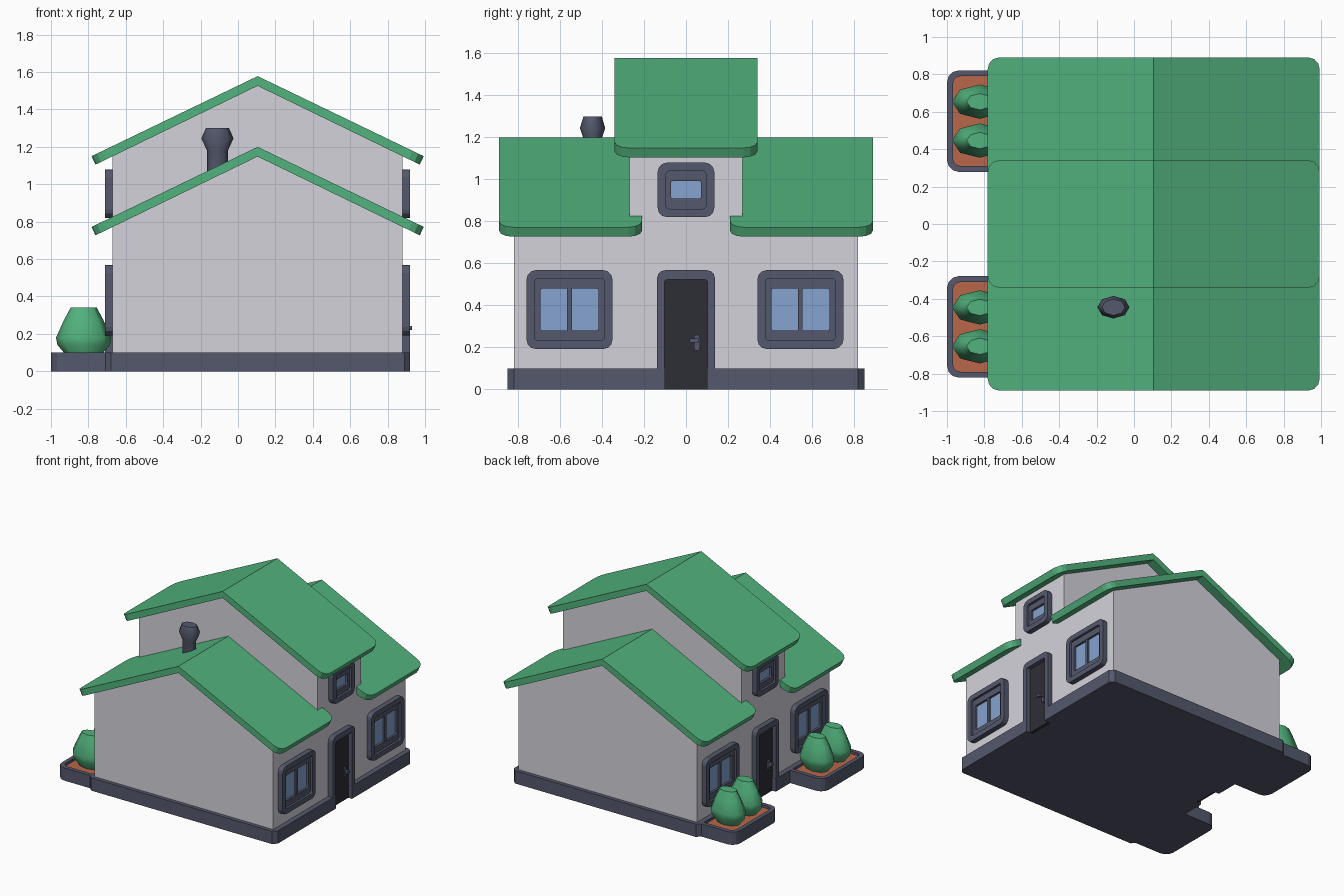
import bpy, bmesh, math
from mathutils import Vector

if "Cube" in bpy.data.objects:
    bpy.data.objects.remove(bpy.data.objects["Cube"])

CX = 0.105            # ridge line; the house is symmetric about it
WALL, FRAME = 0.775, 0.815   # half depths of wall and of base / window frames


def material(name, rgb):
    m = bpy.data.materials.new(name)
    m.diffuse_color = (*rgb, 1)
    m.use_nodes = True
    m.node_tree.nodes["Principled BSDF"].inputs["Base Color"].default_value = m.diffuse_color
    return m


GREEN = material("leaf green", (0.084, 0.445, 0.205))
WHITE = material("pale wall", (0.66, 0.65, 0.71))
SLATE = material("slate trim", (0.089, 0.098, 0.15))
DARK = material("dark door", (0.027, 0.028, 0.037))
GLASS = material("blue glass", (0.238, 0.366, 0.631))
SOIL = material("brown soil", (0.48, 0.135, 0.068))

AXES = {"x": lambda u, v, d: (d, u, v),
        "y": lambda u, v, d: (u, d, v),
        "z": lambda u, v, d: (u, v, d)}


def finish(bm, name, mat, turn=0.0, loc=(CX, 0, 0)):
    bmesh.ops.recalc_face_normals(bm, faces=bm.faces)
    me = bpy.data.meshes.new(name)
    bm.to_mesh(me)
    bm.free()
    me.materials.append(mat)
    ob = bpy.data.objects.new(name, me)
    ob.location = loc
    ob.rotation_euler.z = turn
    bpy.context.collection.objects.link(ob)
    return ob


def prism_bm(pts, axis, a, b):
    """Outline extruded along an axis from a to b."""
    bm = bmesh.new()
    lo = [bm.verts.new(AXES[axis](u, v, a)) for u, v in pts]
    hi = [bm.verts.new(AXES[axis](u, v, b)) for u, v in pts]
    bm.faces.new(lo)
    bm.faces.new(hi)
    n = len(pts)
    for i in range(n):
        j = (i + 1) % n
        bm.faces.new((lo[i], lo[j], hi[j], hi[i]))
    return bm


def prism(name, pts, axis, a, b, mat, **kw):
    return finish(prism_bm(pts, axis, a, b), name, mat, **kw)


def corner(cx, cy, r, start):
    return [(cx + r * math.cos(start + k * math.pi / 6),
             cy + r * math.sin(start + k * math.pi / 6)) for k in range(4)]


def rounded(cu, cv, w, h, r):
    pts = []
    for k, (su, sv) in enumerate([(1, 1), (-1, 1), (-1, -1), (1, -1)]):
        pts += corner(cu + su * (w - r), cv + sv * (h - r), r, k * math.pi / 2)
    return pts


def arch(cu, w, bottom, top, r):
    """Open-bottomed outline with two rounded top corners."""
    return ([(cu + w, bottom)] + corner(cu + w - r, top - r, r, 0)
            + corner(cu - w + r, top - r, r, math.pi / 2) + [(cu - w, bottom)])


def ring(name, outer, inner, a, b, mat, turn):
    """Closed frame facing x between two outlines."""
    bm = bmesh.new()
    loops = [[bm.verts.new((d, u, v)) for u, v in pts]
             for pts, d in ((outer, a), (outer, b), (inner, b), (inner, a))]
    n = len(outer)
    for k in range(4):
        p, q = loops[k], loops[(k + 1) % 4]
        for i in range(n):
            j = (i + 1) % n
            bm.faces.new((p[i], p[j], q[j], q[i]))
    return finish(bm, name, mat, turn)


def lathe(name, profile, sides, squash, loc, mat):
    """Turned shape, narrowed along y."""
    bm = bmesh.new()
    rings = [[bm.verts.new((r * math.cos(2 * math.pi * k / sides),
                            squash * r * math.sin(2 * math.pi * k / sides), z))
              for k in range(sides)] for r, z in profile]
    for p, q in zip(rings, rings[1:]):
        for k in range(sides):
            j = (k + 1) % sides
            bm.faces.new((p[k], p[j], q[j], q[k]))
    bm.faces.new(rings[0])
    bm.faces.new(rings[-1])
    ob = finish(bm, name, mat, loc=loc)
    for p in ob.data.polygons:
        p.use_smooth = len(p.vertices) == 4
    return ob


def gable(eave, apex):
    return [(-WALL, 0.09), (WALL, 0.09), (WALL, eave), (0, apex), (-WALL, eave)]


# Walls: wide low block joined with the tall narrow middle block
walls = prism("walls", gable(0.79, 1.165), "y", -0.82, 0.82, WHITE)
tall = prism("tall_block", gable(1.165, 1.54), "y", -0.27, 0.27, WHITE)
mod = walls.modifiers.new("join", "BOOLEAN")
mod.operation, mod.object, mod.solver = "UNION", tall, "EXACT"
bpy.context.view_layer.objects.active = walls
bpy.ops.object.modifier_apply(modifier=mod.name)
bpy.data.objects.remove(tall)


# Roofs: folded slabs with rounded eave corners
def roof(name, top, y0, y1):
    pts = [(0, top), (0.888, top - 0.428), (0.867, top - 0.473), (0, top - 0.052),
           (-0.867, top - 0.473), (-0.888, top - 0.428)]
    bm = prism_bm(pts, "y", y0, y1)
    edges = [e for e in bm.edges
             if all(abs(v.co.x) > 0.8 for v in e.verts)
             and abs(e.verts[0].co.y - e.verts[1].co.y) < 1e-4]
    bmesh.ops.bevel(bm, geom=edges, offset=0.065, segments=3,
                    profile=0.5, affect="EDGES")
    finish(bm, name, GREEN)


roof("roof_middle", 1.578, -0.34, 0.34)
roof("roof_front", 1.2, -0.89, -0.21)
roof("roof_back", 1.2, 0.21, 0.89)

# Base slab, notched at both doors
half = [(FRAME, 0.1), (WALL - 0.01, 0.1), (WALL - 0.01, -0.1), (FRAME, -0.1),
        (FRAME, -0.82), (FRAME - 0.03, -0.85)]
outline = half + [(-x, y) for x, y in reversed(half)]
outline += [(-FRAME, 0.82), (-FRAME + 0.03, 0.85), (FRAME - 0.03, 0.85), (FRAME, 0.82)]
# walk the left notch in order
right = [(FRAME - 0.03, -0.85), (FRAME, -0.82), (FRAME, -0.1), (WALL - 0.01, -0.1),
         (WALL - 0.01, 0.1), (FRAME, 0.1), (FRAME, 0.82), (FRAME - 0.03, 0.85)]
outline = right + [(-x, -y) for x, y in right]
prism("base", outline, "z", 0, 0.1, SLATE)


# Windows: outer ring, inner ring, glass
def window(tag, y, z, w, h, gw, gh, panes, turn):
    ring("window_frame_" + tag, rounded(y, z, w, h, 0.045),
         rounded(y, z, w - 0.04, h - 0.04, 0.015), WALL - 0.01, FRAME, SLATE, turn)
    ring("window_sash_" + tag, rounded(y, z, w - 0.039, h - 0.039, 0.012),
         rounded(y, z, gw, gh, 0.01), WALL - 0.01, FRAME - 0.018, SLATE, turn)
    prism("window_glass_" + tag, rounded(y, z, gw + 0.005, gh + 0.005, 0.01),
          "x", WALL - 0.002, WALL + 0.005, GLASS, turn=turn)
    if panes == 2:
        prism("window_bar_" + tag, rounded(y, z, 0.011, gh + 0.003, 0.004),
              "x", WALL - 0.005, FRAME - 0.02, SLATE, turn=turn)


# Both facades are the same, turned half round
for side, turn in (("right", 0.0), ("left", math.pi)):
    window(side + "_a", -0.555, 0.38, 0.205, 0.188, 0.138, 0.1, 2, turn)
    window(side + "_b", 0.545, 0.38, 0.205, 0.188, 0.138, 0.1, 2, turn)
    window(side + "_upper", 0, 0.95, 0.135, 0.13, 0.072, 0.042, 1, turn)
    frame = arch(0, 0.138, 0.09, 0.568, 0.04) + arch(0, 0.102, 0.09, 0.522, 0.012)[::-1]
    prism("door_frame_" + side, frame, "x", WALL - 0.01, FRAME, SLATE, turn=turn)
    prism("door_" + side, rounded(0, 0.262, 0.104, 0.262, 0.005), "x",
          WALL - 0.02, WALL + 0.008, DARK, turn=turn)
    # Handle: plate, stem and lever
    prism("handle_plate_" + side, rounded(0.052, 0.222, 0.014, 0.038, 0.012), "x",
          WALL + 0.005, WALL + 0.018, SLATE, turn=turn)
    prism("handle_stem_" + side, rounded(0.052, 0.232, 0.01, 0.01, 0.005), "x",
          WALL + 0.015, WALL + 0.04, SLATE, turn=turn)
    prism("handle_lever_" + side, rounded(0.04, 0.232, 0.023, 0.01, 0.007), "x",
          WALL + 0.035, WALL + 0.05, SLATE, turn=turn)

# Planters with soil and two bushes each, on the left
BUSH = [(0.08, 0.07), (0.14, 0.14), (0.148, 0.18), (0.105, 0.275), (0.07, 0.34)]
for tag, y in (("front", -0.55), ("back", 0.55)):
    outer = arch(y, 0.272, 0.7, 1.0, 0.065)
    inner = arch(y, 0.24, 0.7, 0.968, 0.04)
    flip = lambda pts: [(-v, u) for u, v in pts]
    prism("planter_" + tag, flip(outer + inner[::-1]), "z", 0, 0.1, SLATE, loc=(0, 0, 0))
    prism("planter_bottom_" + tag, flip(inner), "z", 0, 0.05, SLATE, loc=(0, 0, 0))
    prism("soil_" + tag, flip(inner), "z", 0.05, 0.08, SOIL, loc=(0, 0, 0))
    for k in (-1, 1):
        lathe(f"bush_{tag}_{'a' if k < 0 else 'b'}", BUSH, 8, 0.62,
              (-0.825, y + k * 0.104, 0), GREEN)

# Chimney with flared cap
lathe("chimney", [(0.056, 1.0), (0.056, 1.18), (0.086, 1.245), (0.062, 1.3)],
      8, 0.7, (-0.11, -0.445, 0), SLATE)
